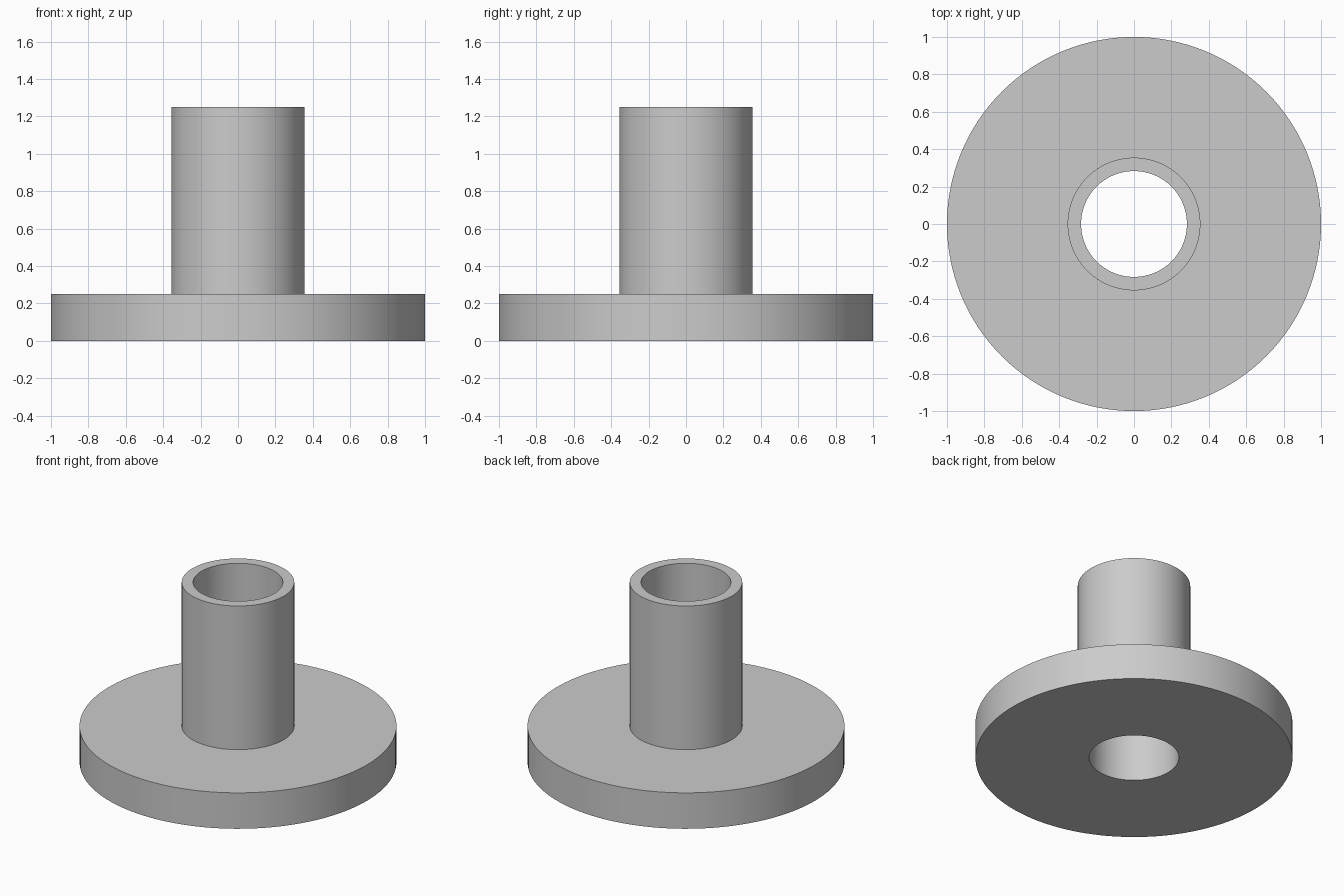
import bpy, bmesh, math
from mathutils import Matrix, Vector

cube = bpy.data.objects.get("Cube")
if cube:
    bpy.data.objects.remove(cube, do_unlink=True)

SEGMENTS = 128
FLANGE_R, TUBE_R, BORE_R = 1.0, 0.355, 0.283
FLANGE_H, TOTAL_H = 0.25, 1.25

# Plain grey material
grey = bpy.data.materials.new("plain_grey")
grey.use_nodes = True
colour = (0.6, 0.6, 0.6, 1)
grey.diffuse_color = colour
grey.node_tree.nodes["Principled BSDF"].inputs["Base Color"].default_value = colour


def lathe(name, profile, material):
    """Revolve a closed (radius, height) profile around z."""
    bm = bmesh.new()
    rings = []
    for i in range(SEGMENTS):
        turn = Matrix.Rotation(math.tau * i / SEGMENTS, 3, 'Z')
        rings.append([bm.verts.new(turn @ Vector((r, 0, z))) for r, z in profile])
    n = len(profile)
    for i, ring in enumerate(rings):
        following = rings[(i + 1) % SEGMENTS]
        for j in range(n):
            k = (j + 1) % n
            bm.faces.new((ring[j], following[j], following[k], ring[k]))
    bmesh.ops.recalc_face_normals(bm, faces=bm.faces)
    mesh = bpy.data.meshes.new(name)
    bm.to_mesh(mesh)
    bm.free()
    mesh.materials.append(material)
    obj = bpy.data.objects.new(name, mesh)
    bpy.context.collection.objects.link(obj)
    bpy.ops.object.select_all(action='DESELECT')
    obj.select_set(True)
    bpy.context.view_layer.objects.active = obj
    bpy.ops.object.shade_smooth_by_angle(angle=math.radians(30))
    return obj


# One solid: wide flange, upright tube and through bore
lathe("flanged_bushing", [
    (BORE_R, 0), (FLANGE_R, 0), (FLANGE_R, FLANGE_H),
    (TUBE_R, FLANGE_H), (TUBE_R, TOTAL_H), (BORE_R, TOTAL_H),
], grey)
